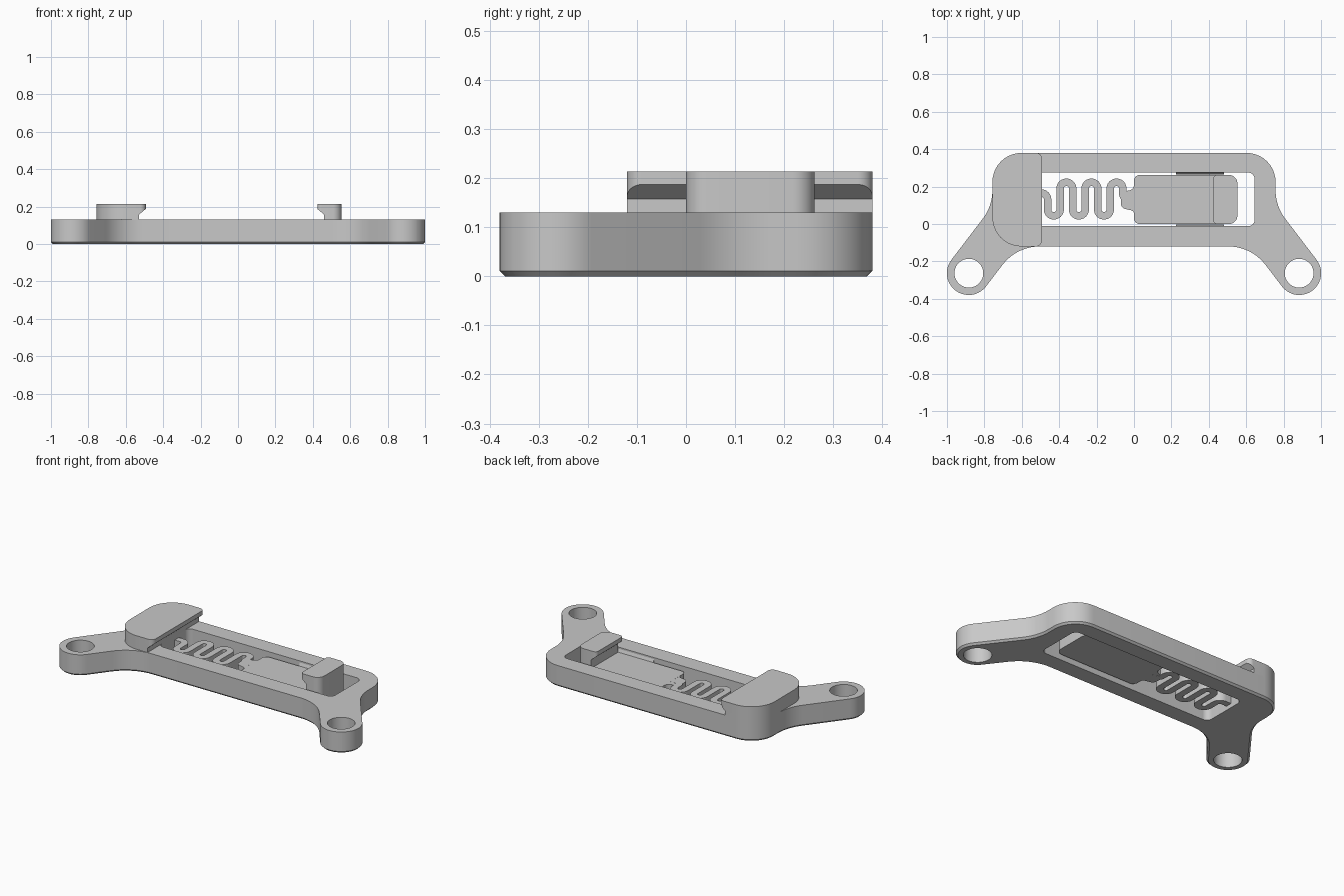
import bpy, bmesh, math
from mathutils import Vector

if "Cube" in bpy.data.objects:
    bpy.data.objects.remove(bpy.data.objects["Cube"], do_unlink=True)

grey = bpy.data.materials.new("plain grey")
grey.use_nodes = True
grey.diffuse_color = (0.58, 0.58, 0.58, 1)
grey.node_tree.nodes["Principled BSDF"].inputs["Base Color"].default_value = (0.58, 0.58, 0.58, 1)


def fillet(corners, closed=True, steps=10):
    """Round each (x, y, radius) corner of a polyline."""
    out, n = [], len(corners)
    for i, (x, y, r) in enumerate(corners):
        p = Vector((x, y))
        if r == 0 or (not closed and i in (0, n - 1)):
            out.append(p)
            continue
        a = (Vector(corners[i - 1][:2]) - p).normalized()
        b = (Vector(corners[(i + 1) % n][:2]) - p).normalized()
        half = a.angle(b) / 2
        centre = p + (a + b).normalized() * (r / math.sin(half))
        start = p + a * (r / math.tan(half)) - centre
        end = p + b * (r / math.tan(half)) - centre
        sweep = start.angle_signed(end)
        for k in range(steps + 1):
            t = -sweep * k / steps
            c, s = math.cos(t), math.sin(t)
            out.append(centre + Vector((start.x * c - start.y * s, start.x * s + start.y * c)))
    return out


def normals(pts, closed=True):
    n, res = len(pts), []
    for i in range(n):
        prev = pts[i - 1] if closed or i else pts[i]
        nxt = pts[(i + 1) % n] if closed or i < n - 1 else pts[i]
        t = (nxt - prev).normalized()
        res.append(Vector((t.y, -t.x)))
    return res


def inset(pts, d):
    """Move a closed loop inward by d."""
    area = sum(pts[i - 1].cross(pts[i]) for i in range(len(pts)))
    return [p - q * math.copysign(d, area) for p, q in zip(pts, normals(pts))]


def loft(name, sections, holes=(), axis="z"):
    """Solid through matching loops given as (points, height), with straight holes."""
    bm = bmesh.new()
    low, high = sections[0][1], sections[-1][1]
    bottom, top = [], []
    for stack in [sections] + [[(h, low), (h, high)] for h in holes]:
        rings = [[bm.verts.new((p[0], p[1], z) if axis == "z" else (p[0], z, p[1])) for p in pts]
                 for pts, z in stack]
        for lo, hi in zip(rings, rings[1:]):
            for i in range(len(lo)):
                bm.faces.new((lo[i - 1], lo[i], hi[i], hi[i - 1]))
        for ring, rim in ((rings[0], bottom), (rings[-1], top)):
            rim += [bm.edges.get((ring[i - 1], ring[i])) for i in range(len(ring))]
    for rim in (bottom, top):
        bmesh.ops.triangle_fill(bm, edges=rim, use_beauty=True, use_dissolve=False)
    bmesh.ops.recalc_face_normals(bm, faces=bm.faces)
    mesh = bpy.data.meshes.new(name)
    bm.to_mesh(mesh)
    bm.free()
    mesh.materials.append(grey)
    ob = bpy.data.objects.new(name, mesh)
    bpy.context.collection.objects.link(ob)
    return ob


def activate(ob):
    bpy.ops.object.select_all(action="DESELECT")
    ob.select_set(True)
    bpy.context.view_layer.objects.active = ob


def undercut(ob, x_lip, x_wall, x_out):
    """Cut a sloped notch below the lip of a raised block."""
    prof = [(x_out, -0.1), (x_wall, -0.1), (x_wall, 0.157), (x_lip, 0.187), (x_out, 0.187)]
    cutter = loft("notch_cutter", [(prof, -0.5), (prof, 0.6)], axis="y")
    mod = ob.modifiers.new("cut", "BOOLEAN")
    mod.operation, mod.solver, mod.object = "DIFFERENCE", "EXACT", cutter
    activate(ob)
    bpy.ops.object.modifier_apply(modifier=mod.name)
    bpy.data.objects.remove(cutter, do_unlink=True)


def smooth(ob):
    activate(ob)
    bpy.ops.object.shade_smooth_by_angle(angle=math.radians(30))


def rect(x0, x1, y0, y1, r_left, r_right):
    return fillet([(x0, y0, r_left), (x1, y0, r_right), (x1, y1, r_right), (x0, y1, r_left)])


CH = 0.011
TOP = 0.13
SLIDE_LOW, SLIDE_TOP = 0.025, 0.105

# Frame with a window and two mounting ears, chamfered along the bottom
ear = Vector((0.883, -0.263))
across, along = Vector((0.79, 0.61)) * 0.117, Vector((0.61, -0.79)) * 0.117
half = [(0.757, 0.38, 0.155), (0.757, 0.096, 0.25),
        (*(ear + across + along), 0.116), (*(ear - across + along), 0.116), (0.628, -0.12, 0.25)]
outline = fillet(half + [(-x, y, r) for x, y, r in reversed(half)])
openings = [rect(-0.53, 0.645, -0.012, 0.275, 0.035, 0.035)]
for side in (-1, 1):
    openings.append([(side * ear.x + 0.077 * math.cos(k * math.tau / 48),
                      ear.y + 0.077 * math.sin(k * math.tau / 48)) for k in range(48)])
smooth(loft("frame", [(inset(outline, CH), 0), (outline, CH), (outline, TOP)], openings))

# Fixed raised jaw at the right-hand end
head_outline = rect(-0.757, -0.493, -0.12, 0.38, 0.155, 0.03)
head = loft("fixed_jaw", [(head_outline, TOP - 0.003), (head_outline, 0.213)])
undercut(head, -0.493, -0.529, -0.3)
smooth(head)

# Sliding plate and its raised jaw
plate = rect(0, 0.553, 0, 0.262, 0.03, 0.045)
smooth(loft("slider_plate", [(plate, SLIDE_LOW), (plate, SLIDE_TOP)]))
jaw_outline = rect(0.424, 0.553, 0, 0.262, 0.02, 0.045)
jaw = loft("slider_jaw", [(jaw_outline, 0.06), (jaw_outline, 0.213)])
undercut(jaw, 0.424, 0.46, 0.2)
smooth(jaw)

# Serpentine spring
low, high, pitch, r = 0.044, 0.223, 0.067, 0.0333
path = [(-0.56, 0.165, 0), (-0.462, 0.165, r)]
for k in range(7):
    x = -0.462 + k * pitch
    ends = [(x, high, r), (x, low, r)]
    if k % 2:
        ends.reverse()
    path += ends[1:] if k == 0 else ends
path[-1] = (path[-1][0], 0.13, r)
path.append((0.03, 0.13, 0))
line = fillet(path, closed=False)
pairs = list(zip(line, normals(line, closed=False)))
ribbon = [p + q * 0.02 for p, q in pairs] + [p - q * 0.02 for p, q in reversed(pairs)]
smooth(loft("spring", [(ribbon, SLIDE_LOW), (ribbon, SLIDE_TOP)]))

# Flared neck between spring and plate
neck = fillet([(0.03, 0.23, 0), (0, 0.23, 0), (0, 0.185, 0.03), (-0.07, 0.17, 0.015),
               (-0.07, 0.085, 0.03), (0, 0.07, 0.02), (0, 0.03, 0), (0.03, 0.03, 0)])
smooth(loft("spring_neck", [(neck, SLIDE_LOW + 0.0005), (neck, SLIDE_TOP - 0.0005)]))

# Wedge guides on the window walls beside the plate
for name, wall, tip in (("front_guide", -0.014, -0.002), ("back_guide", 0.277, 0.265)):
    profile = [(wall, 0.125), (wall, 0.05), (tip, 0.05), (tip, 0.095)]
    guide = loft(name, [(profile, 0.225), (profile, 0.48)], axis="y")
    for v in guide.data.vertices:
        v.co.x, v.co.y = v.co.y, v.co.x
    guide.data.flip_normals()
